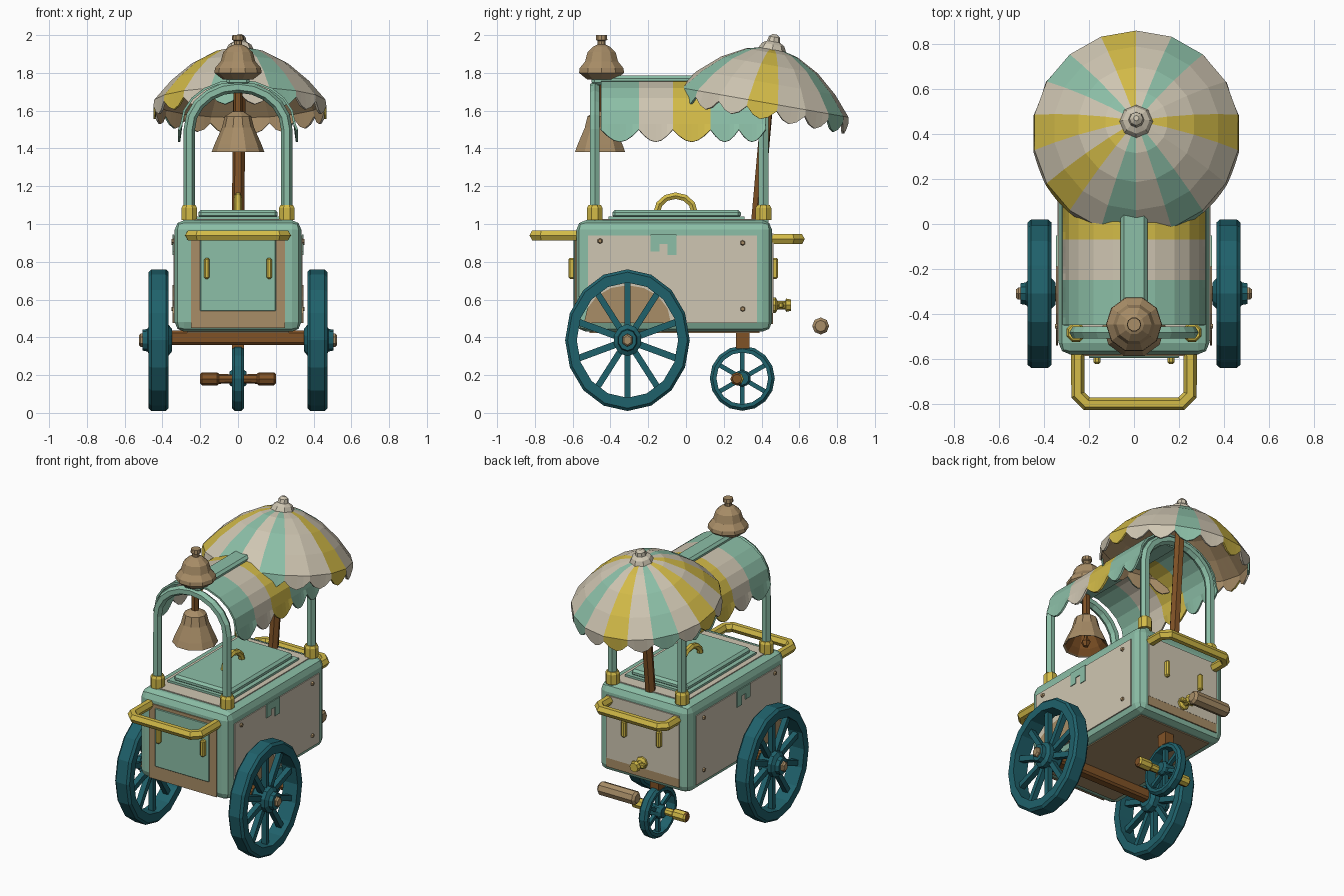
import bpy, bmesh, math
from mathutils import Matrix, Vector

if "Cube" in bpy.data.objects:
    bpy.data.objects.remove(bpy.data.objects["Cube"])

def srgb(r, g, b):
    f = lambda c: (c / 255 / 12.92) if c < 10 else ((c / 255 + 0.055) / 1.055) ** 2.4
    return (f(r), f(g), f(b), 1)

def material(name, *c):
    m = bpy.data.materials.new(name)
    m.diffuse_color = srgb(*c)
    m.use_nodes = True
    m.node_tree.nodes["Principled BSDF"].inputs["Base Color"].default_value = m.diffuse_color
    return m

MINT = material("mint", 140, 191, 167)
CREAM = material("cream", 207, 198, 178)
YELLOW = material("yellow", 211, 187, 72)
TEAL = material("teal", 31, 97, 107)
TAN = material("tan", 168, 141, 103)
BROWN = material("brown", 128, 82, 38)

T = Matrix.Translation
def R(deg, axis):
    return Matrix.Rotation(math.radians(deg), 4, axis)

def finish(name, bm, mats, M=Matrix(), normals=True):
    bm.transform(M)
    if normals:
        bmesh.ops.recalc_face_normals(bm, faces=bm.faces)
    me = bpy.data.meshes.new(name)
    bm.to_mesh(me)
    bm.free()
    for m in mats:
        me.materials.append(m)
    ob = bpy.data.objects.new(name, me)
    bpy.context.collection.objects.link(ob)
    return ob

def box(name, x, y, z, mat, bevel=0, seg=1, M=Matrix()):
    """Box from (min, max) pairs, optionally bevelled."""
    bm = bmesh.new()
    bmesh.ops.create_cube(bm, size=1)
    for v in bm.verts:
        v.co = [(p[0] + p[1]) / 2 + c * (p[1] - p[0]) for c, p in zip(v.co, (x, y, z))]
    if bevel:
        bmesh.ops.bevel(bm, geom=bm.edges[:], offset=bevel, segments=seg, profile=0.5, affect='EDGES')
    return finish(name, bm, [mat], M)

def lathe(name, prof, n, mats, M=Matrix(), closed=False, rule=None):
    """Revolve (radius, height) points round local z; rule maps profile segment to a material."""
    bm = bmesh.new()
    rings = [[bm.verts.new((r * math.cos(2 * math.pi * k / n), r * math.sin(2 * math.pi * k / n), h))
              for k in range(n)] for r, h in prof]
    count = len(prof) if closed else len(prof) - 1
    for i in range(count):
        a, b = rings[i], rings[(i + 1) % len(prof)]
        for k in range(n):
            f = bm.faces.new((a[k], a[(k + 1) % n], b[(k + 1) % n], b[k]))
            f.material_index = rule(i) if rule else 0
    if not closed:
        bm.faces.new(rings[0])
        f = bm.faces.new(rings[-1])
        f.material_index = rule(count - 1) if rule else 0
    return finish(name, bm, mats, M)

def tube(name, pts, r, mat, res=1):
    cu = bpy.data.curves.new(name, 'CURVE')
    cu.dimensions = '3D'
    cu.bevel_depth, cu.bevel_resolution, cu.use_fill_caps = r, res, True
    sp = cu.splines.new('POLY')
    sp.points.add(len(pts) - 1)
    for p, q in zip(sp.points, pts):
        p.co = (*q, 1)
    tmp = bpy.data.objects.new(name + "_path", cu)
    bpy.context.collection.objects.link(tmp)
    me = bpy.data.meshes.new_from_object(tmp.evaluated_get(bpy.context.evaluated_depsgraph_get()))
    bpy.data.objects.remove(tmp)
    me.materials.clear()
    me.materials.append(mat)
    for f in me.polygons:
        f.material_index, f.use_smooth = 0, False
    ob = bpy.data.objects.new(name, me)
    bpy.context.collection.objects.link(ob)
    return ob

# Cart body, panels and lid
box("body", (-.335, .335), (-.58, .455), (.43, 1.02), MINT, .05, 2)
box("body_top", (-.27, .27), (-.51, .39), (1.018, 1.026), CREAM)
box("body_underside", (-.27, .27), (-.51, .39), (.423, .432), TAN)
box("lid_base", (-.235, .235), (-.41, .31), (1.02, 1.04), MINT)
box("lid", (-.21, .21), (-.39, .29), (1.03, 1.075), MINT, .015)
tube("lid_handle", [(0, -.055 + .1 * math.cos(t * math.pi / 6), 1.06 + .09 * math.sin(t * math.pi / 6))
                    for t in range(7)], .02, YELLOW)
box("front_frame", (-.25, .25), (-.587, -.578), (.45, .95), TAN)
box("front_door", (-.2, .2), (-.596, -.586), (.54, .93), MINT, .003)
box("back_panel", (-.27, .27), (.453, .462), (.53, .95), CREAM)
box("back_panel_foot", (-.27, .27), (.453, .461), (.47, .53), TAN)
for s in (-1, 1):
    def side(a, b):
        return tuple(sorted((s * a, s * b)))
    box("side_panel", side(.333, .341), (-.52, .375), (.475, .94), CREAM)
    # tan wheel arch behind the wheel
    bm = bmesh.new()
    arc = [(s * .346, -.31 + .23 * math.cos(math.pi * k / 8), .476 + .2 * math.sin(math.pi * k / 8)) for k in range(9)]
    f = bm.faces.new([bm.verts.new(p) for p in arc])
    e = bmesh.ops.extrude_face_region(bm, geom=[f])
    bmesh.ops.translate(bm, vec=(-s * .007, 0, 0), verts=[v for v in e["geom"] if isinstance(v, bmesh.types.BMVert)])
    finish("wheel_arch", bm, [TAN])
    for y, h in ((-.165, .09), (-.12, .05), (-.075, .11)):
        box("drip", side(.34, .346), (y - .024, y + .024), (.945 - h, .945), MINT)
    for y, z in ((-.455, .91), (.3, .9), (.3, .55)):
        lathe("rivet", [(.015, 0), (.01, .012)], 6, [TAN], T((s * .34, y, z)) @ R(90 * s, 'Y'))
    # brackets on both ends
    for y, x in ((-.605, .165), (.47, .13)):
        box("bracket", side(x - .015, x + .015), (y - .018, y + .018), (.71, .82), YELLOW, .008)

# Push handles at both ends
for name, y0, y1, z in (("front_handle", -.55, -.8, .94), ("back_handle", .43, .6, .92)):
    d = math.copysign(.04, y1 - y0)
    half = [(.25, y0, z), (.25, y1 - d, z), (.21, y1, z)]
    tube(name, half + [(-x, y, w) for x, y, w in reversed(half)], .031, YELLOW)

# Posts joined by arches, with yellow collars
for name, y in (("front_arch", -.483), ("back_arch", .41)):
    arc = [(.258 * math.cos(math.pi * k / 10), y, 1.5 + .225 * math.sin(math.pi * k / 10)) for k in range(11)]
    tube(name, [(.258, y, 1.0)] + arc + [(-.258, y, 1.0)], .03, MINT)
    for s in (-1, 1):
        lathe("post_collar", [(.045, 0), (.045, .065), (.036, .08)], 8, [YELLOW], T((s * .258, y, 1.02)) @ R(22.5, 'Z'))

# Striped barrel awning with scalloped edges
bm = bmesh.new()
edges = [-.45, -.25, -.07, .13, .28, .42]
for b, (y0, y1) in enumerate(zip(edges, edges[1:])):
    rows = []
    for k in range(7):
        u = k / 6
        low = 1.5 - .065 * math.sin(math.pi * u)
        prof = [(.318, low)] + [(.305 * math.cos(math.pi * j / 10), 1.53 + .235 * math.sin(math.pi * j / 10))
                                for j in range(11)] + [(-.318, low)]
        rows.append([bm.verts.new((x, y0 + (y1 - y0) * u, z)) for x, z in prof])
    for p, q in zip(rows, rows[1:]):
        for j in range(len(p) - 1):
            bm.faces.new((p[j], q[j], q[j + 1], p[j + 1])).material_index = (0, 1, 2, 0, 0)[b]
bmesh.ops.remove_doubles(bm, verts=bm.verts, dist=1e-4)
awning = finish("awning", bm, [MINT, CREAM, YELLOW])
awning.modifiers.new("thickness", 'SOLIDIFY').thickness = .012
box("awning_ridge", (-.06, .06), (-.5, .35), (1.735, 1.785), MINT, .015)

# Tilted parasol: 18 gores with scalloped rim
TILT = T((.01, .405, 1.63)) @ R(-10, 'X')
gores = "YCCMCYCMCYCYCMCMCC"
bm = bmesh.new()
prof = [(.02, .31), (.14, .28), (.26, .215), (.37, .12), (.46, .015), (.465, -.02)]
SUB, N = 4, 18
cols = []
for k in range(N * SUB):
    off = (k % SUB) / SUB
    a = 2 * math.pi * (k / SUB - .5) / N
    flat = math.cos(math.pi / N) / math.cos(2 * math.pi * (off - .5) / N)
    cols.append([bm.verts.new((r * flat * math.cos(a), r * flat * math.sin(a),
                 h - (.055 * math.sin(math.pi * off) if i == 5 else 0))) for i, (r, h) in enumerate(prof)])
for k in range(N * SUB):
    p, q = cols[k], cols[(k + 1) % (N * SUB)]
    for i in range(5):
        bm.faces.new((p[i], p[i + 1], q[i + 1], q[i])).material_index = "YMC".index(gores[k // SUB])
parasol = finish("parasol", bm, [YELLOW, MINT, CREAM, TAN, TAN, TAN], TILT, normals=False)
mod = parasol.modifiers.new("lining", 'SOLIDIFY')
mod.thickness, mod.material_offset = .012, 3
lathe("parasol_finial", [(.075, .295), (.06, .325), (.035, .34), (.03, .365), (.012, .38)], 8, [CREAM], TILT)
tube("parasol_pole", [(0, .375, 1.01), (.01, .455, 1.91)], .033, BROWN)

# Bells: one on the roof, one hanging in the front arch
lathe("roof_bell", [(.08, 1.765), (.125, 1.80), (.122, 1.825), (.092, 1.86), (.078, 1.91), (.045, 1.94),
                    (.022, 1.95), (.022, 1.97), (.032, 1.975), (.03, 2.0)], 10, [TAN], T((0, -.447, 0)))
lathe("hanging_bell", [(.03, 1.56), (.1, 1.42), (.128, 1.385), (.14, 1.38), (.125, 1.42), (.085, 1.51),
                       (.07, 1.57), (.03, 1.595)], 10, [TAN, BROWN], T((0, -.455, 0)), rule=lambda i: int(i < 2))
tube("bell_hanger", [(0, -.455, 1.58), (0, -.455, 1.74)], .025, BROWN)
lathe("bell_clapper", [(.015, 1.38), (.03, 1.41), (.012, 1.44), (.012, 1.58)], 6, [BROWN], T((0, -.455, 0)))

# Wheels
def wheel(name, M, ro, ri, w, spokes, sw, hub):
    c = .015
    lathe(name + "_rim", [(ri, -w), (ro - c, -w), (ro, -w + c), (ro, w - c), (ro - c, w), (ri, w)], 16, [TEAL], M, True)
    lathe(name + "_hub", hub, 10, [TEAL], M)
    for k in range(spokes):
        box(name + "_spoke", (.03, ri + .01), (-sw, sw), (-sw, sw), TEAL, 0, 1, M @ R(360 * k / spokes, 'Z'))

for s in (-1, 1):
    M = T((s * .42, -.31, .385)) @ Matrix.Diagonal((1, .88, 1, 1)) @ R(90 * s, 'Y')
    wheel("big_wheel", M, .375, .305, .053, 10, .018, [(.06, -.07), (.085, -.05), (.085, .045), (.06, .06), (.055, .085)])
    lathe("hub_cap", [(.035, .08), (.035, .095), (.025, .105)], 6, [TAN], M)
wheel("small_wheel", T((0, .298, .183)) @ R(90, 'Y'), .172, .137, .033, 6, .012, [(.035, -.045), (.045, -.03), (.045, .03), (.035, .045)])
box("axle", (-.37, .37), (-.345, -.275), (.36, .435), BROWN, .012)
box("small_wheel_post", (-.032, .032), (.265, .335), (.34, .44), BROWN)

# Foot pegs: yellow at the rear side, brown ahead
for s in (-1, 1):
    peg = lathe("foot_peg", [(.024, .03), (.026, .1), (.035, .11), (.035, .19), (.025, .2)], 8, [BROWN, YELLOW],
                T((0, .27, .18)) @ R(90 * s, 'Y'))
    for f in peg.data.polygons:
        f.material_index = int(f.normal.y > .3)

# Tap on the back and the loose grip bar behind it
lathe("tap", [(.04, 0), (.04, .02), (.022, .03), (.022, .07), (.035, .075), (.03, .1)], 8, [YELLOW], T((0, .455, .57)) @ R(-90, 'X'))
box("tap_lever", (-.05, .05), (.49, .515), (.555, .585), YELLOW, .006)
lathe("grip_bar", [(.03, -.14), (.045, -.125), (.045, .125), (.03, .14)], 8, [TAN], T((0, .713, .46)) @ R(90, 'Y'))
